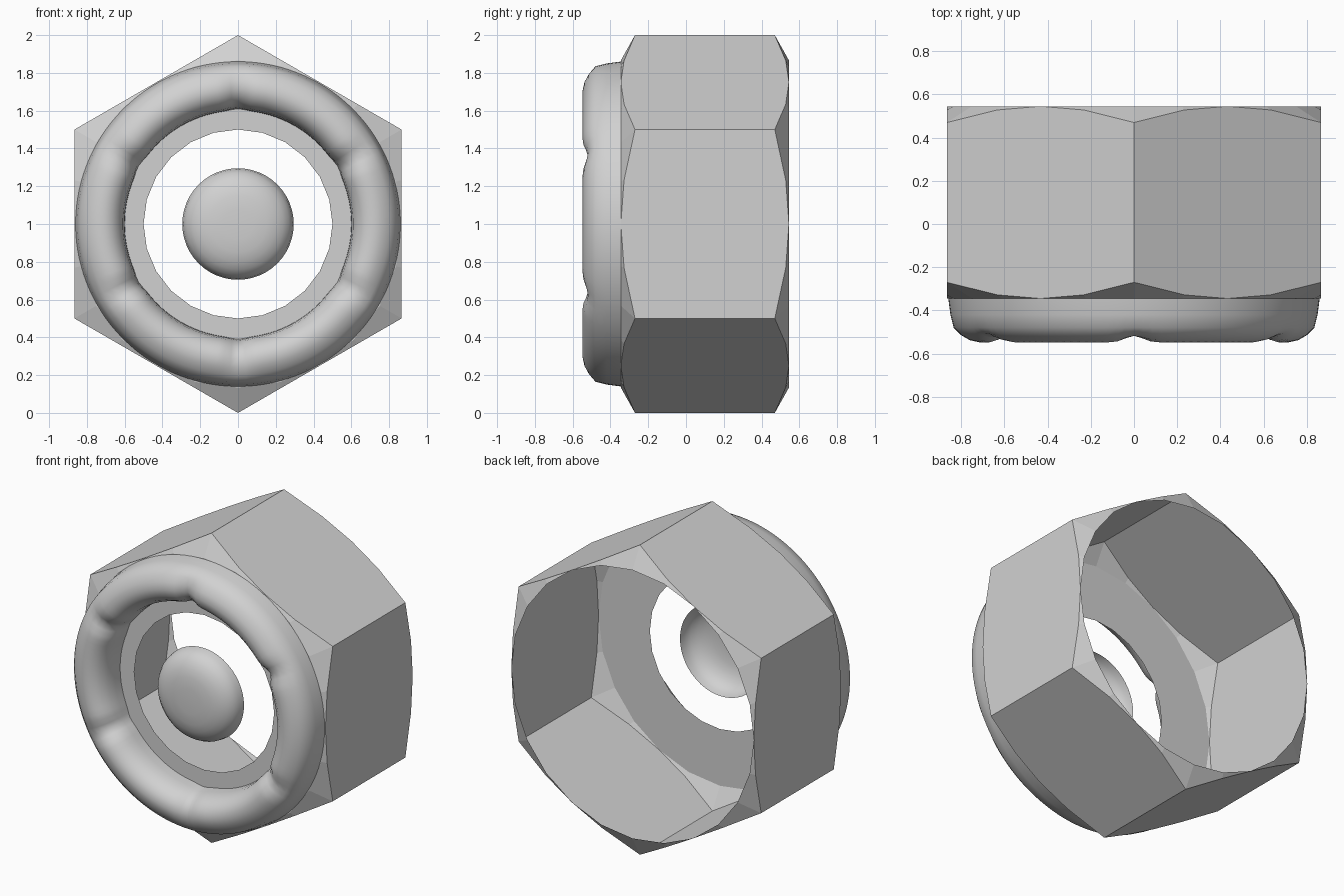
import bpy, bmesh
from math import radians, degrees, cos, sin, exp

cube = bpy.data.objects.get("Cube")
if cube:
    bpy.data.objects.remove(cube)

steel = bpy.data.materials.new("steel_grey")
steel.use_nodes = True
grey = (0.64, 0.64, 0.64, 1)
steel.diffuse_color = grey
steel.node_tree.nodes["Principled BSDF"].inputs["Base Color"].default_value = grey

FLAT = cos(radians(30))      # centre to flat side
FRONT, BACK, CHAMFER = -0.345, 0.545, 0.075


def off_flat(deg):
    """Degrees away from the middle of the nearest flat side."""
    return (deg + 30) % 60 - 30


def revolve(name, rows, steps, smooth=False):
    """Sweep rows (functions of the angle giving radius and depth) around y."""
    bm = bmesh.new()
    rings = []
    for row in rows:
        ring = []
        for i in range(steps):
            deg = 360 * i / steps
            r, y = row(deg)
            a = radians(deg)
            ring.append(bm.verts.new((r * cos(a), y, 1 + r * sin(a))))
        rings.append(ring)
    for a, b in zip(rings, rings[1:]):
        for i in range(steps):
            j = (i + 1) % steps
            bm.faces.new((a[i], a[j], b[j], b[i]))
    bmesh.ops.remove_doubles(bm, verts=bm.verts, dist=0.0005)
    # Merge coplanar strips of the long flat sides
    long_edges = [e for e in bm.edges if abs(e.verts[0].co.y - e.verts[1].co.y) > 0.5]
    if long_edges:
        bmesh.ops.dissolve_limit(bm, angle_limit=radians(2), verts=[], edges=long_edges)
    bmesh.ops.recalc_face_normals(bm, faces=bm.faces)
    # Open shells: the front surface has to look towards -y
    if sum(f.normal.y * f.calc_area() for f in bm.faces) > 0:
        bmesh.ops.reverse_faces(bm, faces=bm.faces)
    mesh = bpy.data.meshes.new(name)
    bm.to_mesh(mesh)
    bm.free()
    mesh.materials.append(steel)
    obj = bpy.data.objects.new(name, mesh)
    bpy.context.collection.objects.link(obj)
    if smooth:
        bpy.ops.object.select_all(action='DESELECT')
        obj.select_set(True)
        bpy.context.view_layer.objects.active = obj
        bpy.ops.object.shade_smooth_by_angle(angle=radians(50))
    return obj


# Hexagonal shell: front plate, chamfers and sides, open at the back
def hex_row(y, inward):
    def row(deg):
        r = FLAT / cos(radians(off_flat(deg)))
        return r, y + inward * CHAMFER * (r - FLAT) / (1 - FLAT)
    return row


def circle_row(r, y):
    return lambda deg: (r, y)


revolve("hex_shell", [
    circle_row(0.5, FRONT), circle_row(FLAT, FRONT),
    hex_row(FRONT, 1), hex_row(BACK, -1), circle_row(FLAT, BACK)], 24)


# Raised ring of six soft lobes with creases at the hexagon corners
def lobe_row(r, y, dip, shift):
    def row(deg):
        crease = exp(-((30 - abs(off_flat(deg))) / 4.5) ** 2)
        return r + shift * crease, y + dip * crease
    return row


ring_profile = [
    (0.86, FRONT, 0, 0), (0.85, -0.42, 0, 0), (0.835, -0.48, 0, 0),
    (0.80, -0.515, 0.01, 0), (0.76, -0.538, 0.02, 0), (0.715, -0.548, 0.03, 0),
    (0.67, -0.535, 0.035, 0.01), (0.635, -0.505, 0.03, 0.015),
    (0.61, -0.455, 0.02, 0.018), (0.602, -0.40, 0, 0.015), (0.60, FRONT, 0, 0.01)]
revolve("lobed_ring", [lobe_row(*p) for p in ring_profile], 120, True)

# Domed button floating in the middle of the opening
dome_profile = [
    (0, -0.50), (0.08, -0.499), (0.15, -0.493), (0.2, -0.48),
    (0.24, -0.46), (0.27, -0.433), (0.288, -0.40), (0.295, -0.36)]
revolve("centre_button", [circle_row(*p) for p in dome_profile], 48, True)
